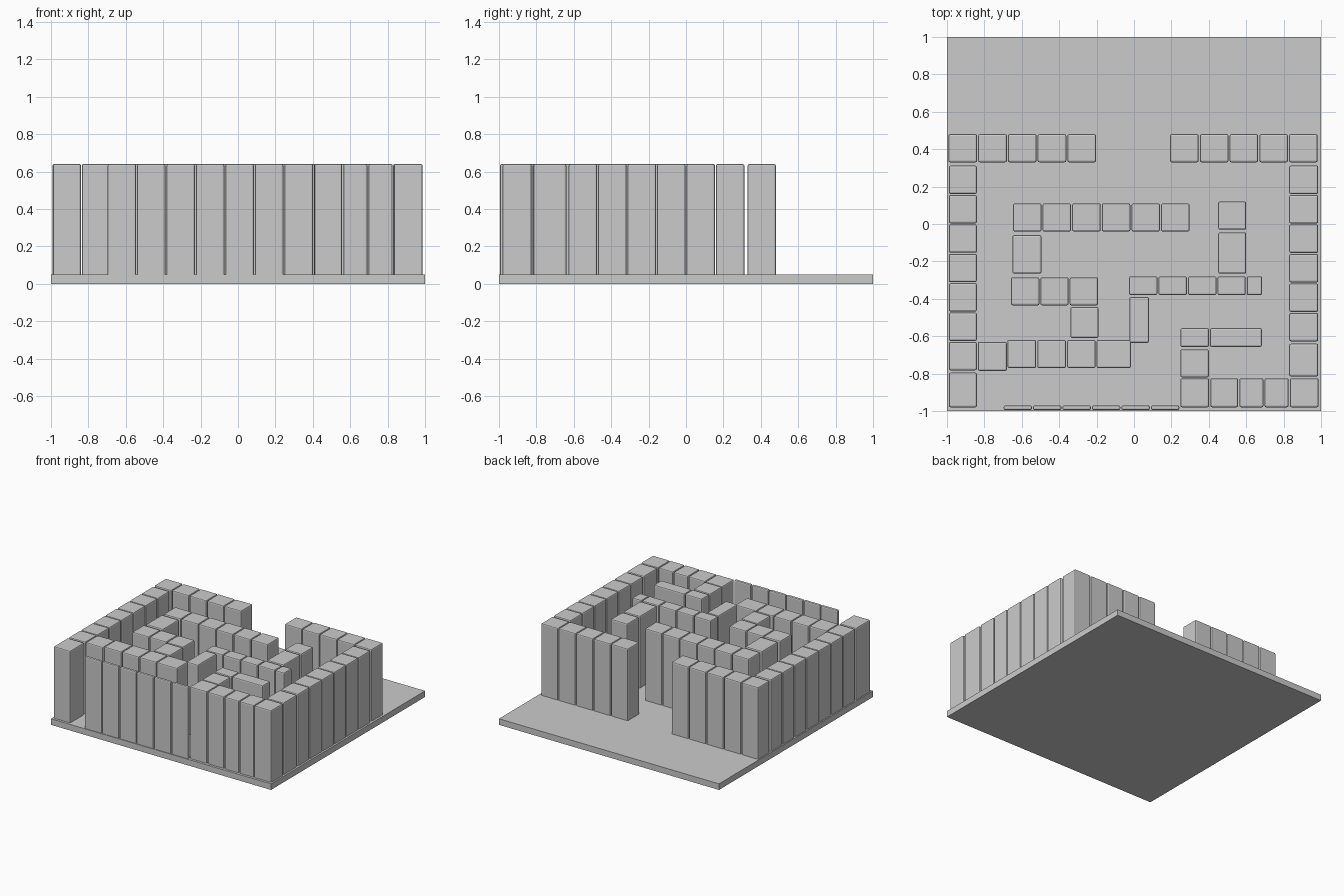
import bpy, bmesh

if "Cube" in bpy.data.objects:
    bpy.data.objects.remove(bpy.data.objects["Cube"])

FLOOR, TOP, GAP = 0.05, 0.64, 0.003


def block(name, x0, x1, y0, y1, z0, z1, bevel=0.0):
    bm = bmesh.new()
    bmesh.ops.create_cube(bm, size=1)
    for v in bm.verts:
        v.co.x = x1 if v.co.x > 0 else x0
        v.co.y = y1 if v.co.y > 0 else y0
        v.co.z = z1 if v.co.z > 0 else z0
    mesh = bpy.data.meshes.new(name)
    bm.to_mesh(mesh)
    bm.free()
    ob = bpy.data.objects.new(name, mesh)
    bpy.context.collection.objects.link(ob)
    if bevel:
        mod = ob.modifiers.new("soft_edges", "BEVEL")
        mod.width, mod.segments = bevel, 2
    return ob


def wall_block(name, x0, x1, y0, y1):
    block(name, x0, x1, y0, y1, FLOOR - 0.01, TOP, 0.009)


def row_x(name, edges, y0, y1):
    for a, b in zip(edges, edges[1:]):
        wall_block(name, a + GAP, b - GAP, y0, y1)


def row_y(name, x0, x1, edges):
    for a, b in zip(edges, edges[1:]):
        wall_block(name, x0, x1, a + GAP, b - GAP)


def steps(start, end, n):
    return [start + (end - start) * i / n for i in range(n + 1)]


# Base plate
block("base_plate", -1, 1, -1, 1, 0, FLOOR)

# Back wall with doorway
row_x("back_wall_left", steps(-0.995, -0.2, 5), 0.33, 0.48)
row_x("back_wall_right", steps(0.19, 0.985, 5), 0.33, 0.48)

# Side walls
row_y("left_wall", -0.99, -0.84, steps(-0.785, 0.315, 7))
wall_block("left_front_corner", -0.99, -0.84, -0.98, -0.795)
row_y("right_wall", 0.83, 0.985, steps(-0.63, 0.315, 6))
wall_block("right_wall_end", 0.83, 0.985, -0.815, -0.64)

# Front wall: thin panels, then full blocks
row_x("front_panel", steps(-0.70, 0.245, 6), -0.995, -0.97)
row_x("front_wall", [0.245, 0.405, 0.56, 0.695, 0.83, 0.99], -0.98, -0.825)

# Upper inner walls
row_x("inner_long_wall", steps(-0.65, 0.30, 6), -0.04, 0.11)
wall_block("inner_long_wall_leg", -0.65, -0.495, -0.265, -0.06)
wall_block("inner_right_post", 0.45, 0.60, -0.03, 0.12)
wall_block("inner_right_leg", 0.45, 0.60, -0.265, -0.045)

# Lower left inner walls
row_x("inner_short_wall", steps(-0.66, -0.19, 3), -0.435, -0.285)
wall_block("inner_short_wall_leg", -0.34, -0.19, -0.61, -0.445)
wall_block("inner_lower_wall_end", -0.835, -0.68, -0.785, -0.63)
row_x("inner_lower_wall", [-0.68, -0.52, -0.36, -0.203, -0.013], -0.77, -0.62)

# Narrow inner walls
wall_block("narrow_leg", -0.025, 0.08, -0.635, -0.39)
row_x("narrow_wall", [-0.03, 0.128, 0.286, 0.444, 0.60, 0.688], -0.38, -0.28)
row_x("narrow_front_wall", [0.245, 0.403, 0.687], -0.657, -0.557)
wall_block("narrow_front_post", 0.248, 0.40, -0.82, -0.67)
